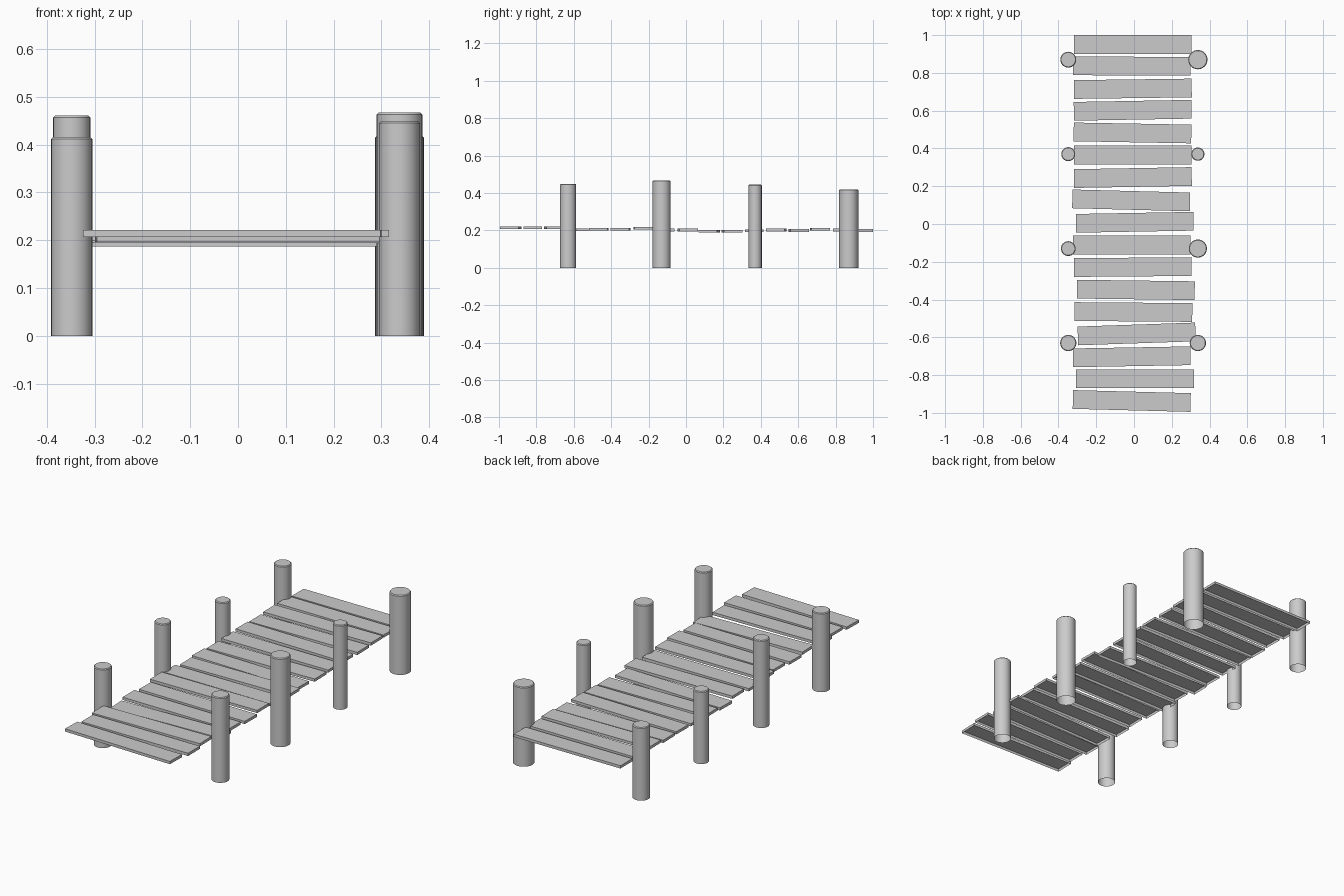
import bpy, bmesh
from math import atan2
from mathutils import Matrix

if "Cube" in bpy.data.objects:
    bpy.data.objects.remove(bpy.data.objects["Cube"])

PLANK_L, PLANK_W, PLANK_T = 0.623, 0.099, 0.0145


def finish(bm, name):
    mesh = bpy.data.meshes.new(name)
    bm.to_mesh(mesh)
    bm.free()
    ob = bpy.data.objects.new(name, mesh)
    bpy.context.collection.objects.link(ob)
    return ob


def drop_bottom(bm):
    bm.normal_update()
    bottoms = [f for f in bm.faces if f.normal.z < -0.9]
    bmesh.ops.delete(bm, geom=bottoms, context='FACES')


def plank(i, x, y, z, rise):
    # rise: how much further back the right end sits than the left
    bm = bmesh.new()
    bmesh.ops.create_cube(bm, size=1, matrix=Matrix.Diagonal((PLANK_L, PLANK_W, PLANK_T, 1)))
    drop_bottom(bm)
    ob = finish(bm, f"deck_plank_{i:02d}")
    ob.location = (x, y, z)
    ob.rotation_euler.z = atan2(rise, PLANK_L)


def post(name, x, y, r, h, c=0.004):
    bm = bmesh.new()
    bmesh.ops.create_cone(bm, cap_ends=True, segments=32, radius1=r, radius2=r, depth=h,
                          matrix=Matrix.Translation((0, 0, h / 2)))
    drop_bottom(bm)
    # chamfered top rim
    rim = [e for e in bm.edges if all(v.co.z > h - 1e-4 for v in e.verts)]
    bmesh.ops.bevel(bm, geom=rim, offset=c, segments=1, affect='EDGES', profile=0.5)
    ob = finish(bm, name)
    ob.location = (x, y, 0)
    bpy.context.view_layer.objects.active = ob
    ob.select_set(True)
    bpy.ops.object.shade_smooth_by_angle(angle=0.52)
    ob.select_set(False)


# Deck planks, front to back: x, y, z, rise
planks = [
    (-0.012, -0.937, 0.2145, -0.016), (0.005, -0.819, 0.2145, 0.0),
    (-0.012, -0.703, 0.2145, 0.011), (0.014, -0.582, 0.204, 0.021),
    (-0.003, -0.466, 0.206, -0.005), (0.010, -0.349, 0.206, -0.008),
    (-0.007, -0.228, 0.211, 0.005), (-0.012, -0.111, 0.202, 0.0),
    (0.004, 0.009, 0.202, 0.011), (-0.015, 0.125, 0.1945, -0.016),
    (-0.006, 0.246, 0.1945, 0.011), (-0.007, 0.365, 0.198, 0.0),
    (-0.008, 0.482, 0.202, -0.011), (-0.007, 0.602, 0.199, 0.011),
    (-0.006, 0.716, 0.206, 0.008), (-0.012, 0.836, 0.202, -0.003),
    (-0.006, 0.9505, 0.199, 0.0),
]
for i, p in enumerate(planks, 1):
    plank(i, *p)

# Mooring posts, front to back: radius, height
ys = (-0.63, -0.13, 0.37, 0.87)
sides = {
    "left": (-0.348, [(0.043, 0.416), (0.039, 0.461), (0.037, 0.382), (0.042, 0.385)]),
    "right": (0.338, [(0.043, 0.449), (0.048, 0.467), (0.035, 0.445), (0.051, 0.419)]),
}
for side, (x, sizes) in sides.items():
    for i, (y, (r, h)) in enumerate(zip(ys, sizes), 1):
        post(f"{side}_post_{i}", x, y, r, h)
